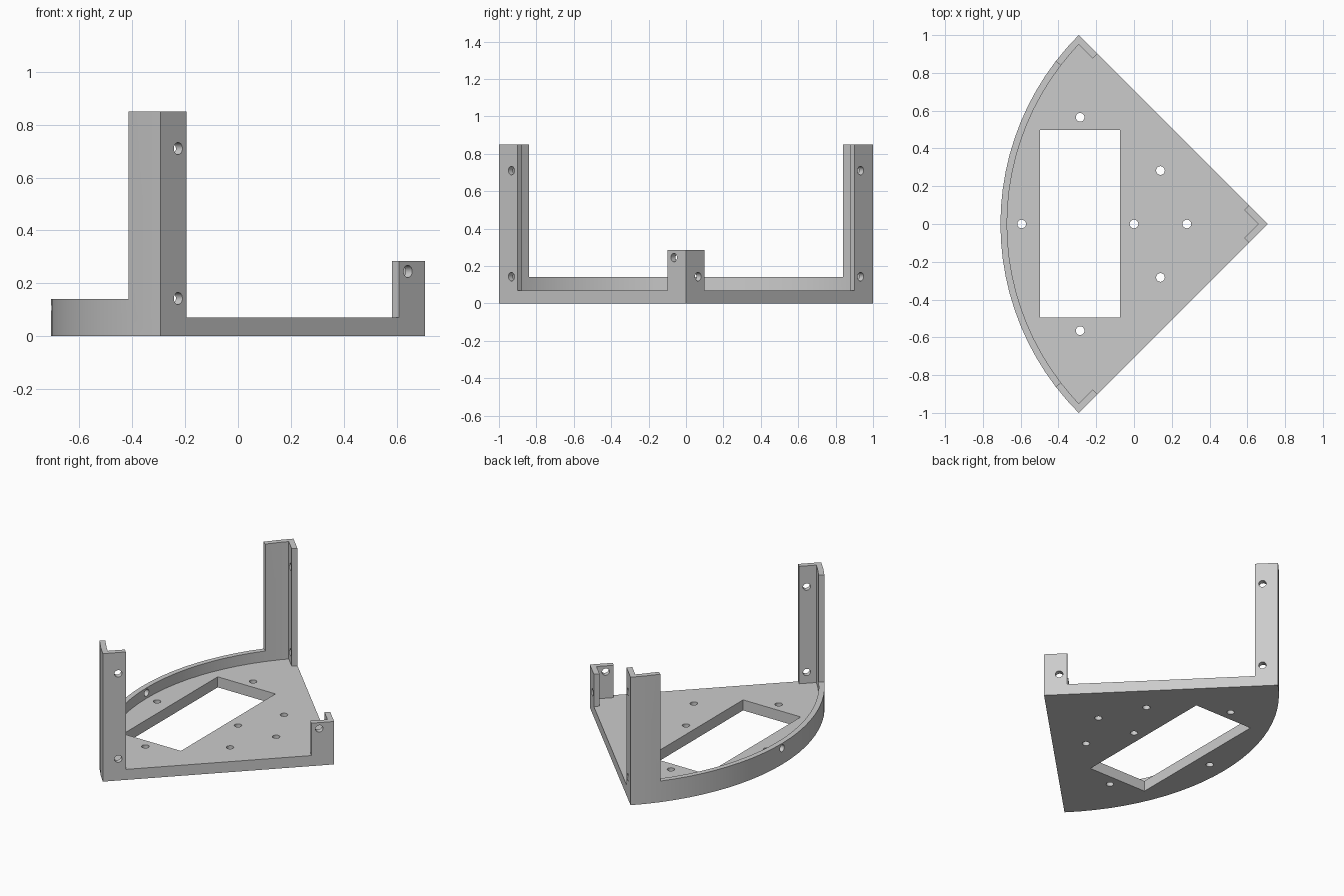
import bpy, bmesh
from math import sin, cos, asin, radians, degrees
from mathutils import Vector, Matrix

if "Cube" in bpy.data.objects:
    bpy.data.objects.remove(bpy.data.objects["Cube"])

R, WALL, LEG = 1.4142, 0.035, 0.14    # sector radius, wall thickness, wall leg length
APEX = R / 2
FLOOR, RIM, POST, BRACKET = 0.07, 0.14, 0.85, 0.285
STEP = 3.75

grey = bpy.data.materials.new("plain grey")
grey.use_nodes = True
grey.diffuse_color = (0.6, 0.6, 0.6, 1)
grey.node_tree.nodes["Principled BSDF"].inputs["Base Color"].default_value = (0.6, 0.6, 0.6, 1)


def polar(r, deg):
    return (APEX + r * cos(radians(deg)), r * sin(radians(deg)))


def arc(r, start, end):
    n = round((end - start) / STEP)
    return [polar(r, start + (end - start) * i / n) for i in range(n + 1)]


def make_object(name, bm):
    bmesh.ops.recalc_face_normals(bm, faces=bm.faces)
    mesh = bpy.data.meshes.new(name)
    bm.to_mesh(mesh)
    bm.free()
    mesh.materials.append(grey)
    obj = bpy.data.objects.new(name, mesh)
    bpy.context.collection.objects.link(obj)
    return obj


def extrude(name, outline, z0, z1):
    bm = bmesh.new()
    face = bm.faces.new([bm.verts.new((x, y, z0)) for x, y in outline])
    top = bmesh.ops.extrude_face_region(bm, geom=[face])["geom"]
    moved = [v for v in top if isinstance(v, bmesh.types.BMVert)]
    bmesh.ops.translate(bm, verts=moved, vec=(0, 0, z1 - z0))
    return make_object(name, bm)


def drill(centre, axis, radius=0.023, depth=0.2):
    bm = bmesh.new()
    turn = Vector(axis).to_track_quat("Z", "Y").to_matrix().to_4x4()
    bmesh.ops.create_cone(bm, cap_ends=True, segments=20, radius1=radius, radius2=radius,
                          depth=depth, matrix=Matrix.Translation(centre) @ turn)
    return make_object("hole_cutter", bm)


def combine(body, other, operation):
    mod = body.modifiers.new("combine", "BOOLEAN")
    mod.operation, mod.solver, mod.object = operation, "EXACT", other
    bpy.context.view_layer.update()
    evaluated = body.evaluated_get(bpy.context.evaluated_depsgraph_get())
    mesh = bpy.data.meshes.new_from_object(evaluated)
    body.modifiers.clear()
    body.data = mesh
    bpy.data.objects.remove(other)


# Quarter-circle floor plate
frame = extrude("corner_frame", [(APEX, 0)] + arc(R, 135, 225), 0, FLOOR)

# Low curved rim between the two posts
rim = extrude("curved_rim", arc(R, 142.5, 217.5) + arc(R - WALL, 142.5, 217.5)[::-1], 0, RIM)

# Tall corner posts: one straight wall and one curved wall
inner = 135 + degrees(asin(WALL / (R - WALL)))
edge, inward = Vector((-1, 1)).normalized(), Vector((-1, -1)).normalized()
leg_end = Vector((APEX, 0)) + edge * (R - LEG)
post = arc(R, 135, 142.5) + [polar(R - WALL, a) for a in (142.5, 138.75, inner)]
post += [tuple(leg_end + inward * WALL), tuple(leg_end)]
left_post = extrude("left_post", post, 0, POST)
right_post = extrude("right_post", [(x, -y) for x, y in post], 0, POST)

# Short angle bracket at the sharp corner
tip = Vector((APEX, 0)) + edge * LEG
tip_in = tip + inward * WALL
bracket = extrude("corner_bracket", [
    (APEX, 0), tuple(tip), tuple(tip_in), (APEX - WALL * 2 ** 0.5, 0),
    (tip_in.x, -tip_in.y), (tip.x, -tip.y)], 0, BRACKET)

for part in (rim, left_post, right_post, bracket):
    combine(frame, part, "UNION")

# Rectangular window in the floor
cutters = [extrude("window_cutter",
                   [(-0.497, -0.495), (-0.073, -0.495), (-0.073, 0.497), (-0.497, 0.497)], -0.1, 0.2)]

# Floor screw holes
for x, y in [(0, 0), (0.28, 0), (-0.595, 0), (-0.285, 0.565), (-0.285, -0.565),
             (0.14, 0.283), (0.14, -0.283)]:
    cutters.append(drill((x, y, 0.035), (0, 0, 1)))

# Screw holes through the straight walls, bracket and rim
for side in (1, -1):
    for z in (0.143, 0.71):
        cutters.append(drill((-0.235, side * 0.925, z), (1, side, 0), depth=0.12))
    cutters.append(drill((0.63, side * 0.052, 0.143 if side > 0 else 0.245), (1, side, 0), depth=0.1))
cutters.append(drill((-0.69, 0, 0.107), (1, 0, 0), depth=0.12))

for cutter in cutters:
    combine(frame, cutter, "DIFFERENCE")

# Smooth the curved surfaces, keep corners sharp
bpy.ops.object.select_all(action="DESELECT")
frame.select_set(True)
bpy.context.view_layer.objects.active = frame
bpy.ops.object.shade_smooth_by_angle(angle=radians(30))
